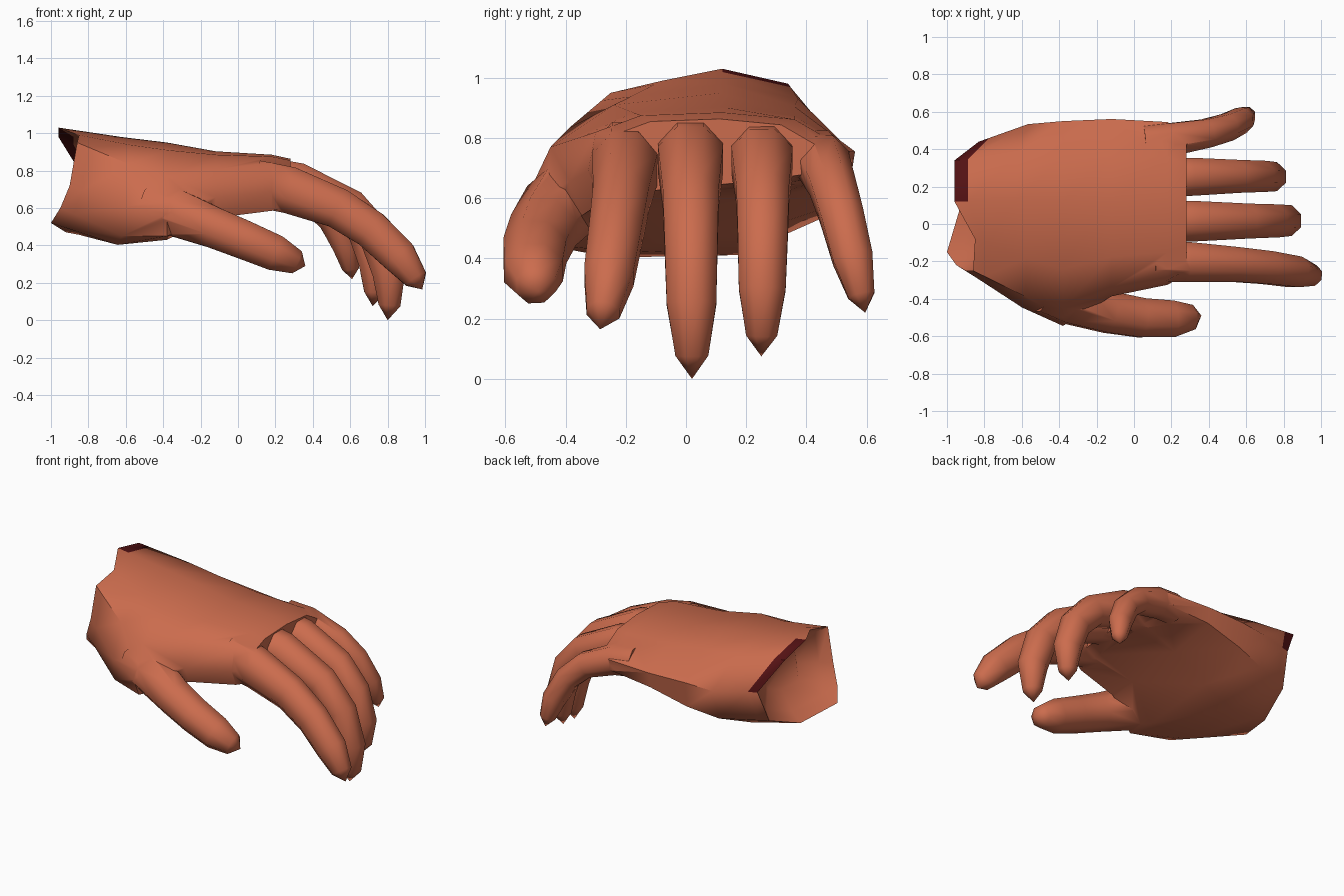
import bpy, bmesh, math
from mathutils import Vector

if "Cube" in bpy.data.objects:
    bpy.data.objects.remove(bpy.data.objects["Cube"])


def material(name, rgb):
    m = bpy.data.materials.new(name)
    m.diffuse_color = (*rgb, 1)
    m.use_nodes = True
    m.node_tree.nodes["Principled BSDF"].inputs["Base Color"].default_value = m.diffuse_color
    return m


SKIN = material("skin", (0.60, 0.15, 0.075))
BLOOD = material("dark red stain", (0.09, 0.006, 0.007))


def loft(name, rings, tip=None, stained=()):
    """Skin equal-length point rings, closing the end flat or to a tip point."""
    bm = bmesh.new()
    vs = [[bm.verts.new(p) for p in r] for r in rings]
    n = len(rings[0])
    for k, (a, b) in enumerate(zip(vs, vs[1:])):
        for i in range(n):
            f = bm.faces.new((a[i], a[(i + 1) % n], b[(i + 1) % n], b[i]))
            f.material_index = int(k in stained and i < 2)
    bm.faces.new(vs[0][::-1])
    if tip is None:
        bm.faces.new(vs[-1])
    else:
        t = bm.verts.new(tip)
        for i in range(n):
            bm.faces.new((vs[-1][i], vs[-1][(i + 1) % n], t))
    bmesh.ops.recalc_face_normals(bm, faces=bm.faces)
    me = bpy.data.meshes.new(name)
    bm.to_mesh(me)
    bm.free()
    me.materials.append(SKIN)
    me.materials.append(BLOOD)
    ob = bpy.data.objects.new(name, me)
    bpy.context.collection.objects.link(ob)
    return ob


TAPER = {0: 1.1, .15: 1.1, .4: .95, .6: .9, .8: .84, .94: .56}


def digit(name, base, bend, tip, width, thick, n=8):
    """Tapered tube along a quadratic curve, with a pointed tip."""
    a, b, c = Vector(base), Vector(bend), Vector(tip)
    rings = []
    for t, s in TAPER.items():
        p = a.lerp(b, t).lerp(b.lerp(c, t), t)
        d = (b.lerp(c, t) - a.lerp(b, t)).normalized()
        up = d.cross(Vector((0, 1, 0))).normalized()
        side = up.cross(d)
        angles = [2 * math.pi * (k + .5) / n for k in range(n)]
        rings.append([p + s * (side * width * math.cos(w) + up * thick * math.sin(w)) for w in angles])
    return loft(name, rings, c)


def blend(r1, r2, t):
    return [p.lerp(q, t) for p, q in zip(r1, r2)]


def grow(ring, s, shift=0):
    mid = sum(ring, Vector()) / len(ring)
    return [mid + (p - mid) * s + Vector((shift, 0, 0)) for p in ring]


# Palm: uneven wrist rim, thumb-root section and knuckle section, each from the top towards +y
rim = [Vector(p) for p in [
    (-.96, .12, 1.03), (-.96, .34, .98), (-.83, .44, .77), (-.86, .36, .56), (-.92, .12, .47),
    (-1, -.15, .52), (-.95, -.22, .6), (-.9, -.25, .72), (-.86, -.25, .95), (-.85, -.08, .99)]]
root = [Vector((-.38, *p)) for p in [
    (.12, .95), (.36, .905), (.55, .755), (.53, .59), (.2, .48),
    (-.3, .43), (-.49, .45), (-.545, .57), (-.45, .77), (-.24, .91)]]
knuckles = [Vector((.18, *p)) for p in [
    (.12, .885), (.36, .862), (.545, .755), (.53, .68), (.25, .64),
    (-.1, .61), (-.28, .585), (-.325, .69), (-.3, .82), (-.15, .875)]]
heel = grow(blend(rim, root, .58), 1.06)
for p in heel:
    p.z -= .05 if p.z < .55 else .02
web = blend(root, knuckles, .72)
for p in web:
    p.x = -.12
    p.y += .015 * (p.y > .5)
# The wrist end is recessed; its upper far edge is stained inside and out
hand = loft("hand", [grow(rim, .45, .16), grow(rim, .82, .07), rim, blend(rim, heel, .22),
                     heel, root, web, knuckles, grow(knuckles, .85, .1)], stained=(1, 2))

# Fingers and thumb
digits = [
    digit("index_finger", (.1, -.2, .73), (.71, -.205, .645), (.985, -.285, .165), .106, .123),
    digit("middle_finger", (.1, .015, .765), (.91, .015, .68), (.8, .02, 0), .106, .113),
    digit("ring_finger", (.1, .25, .758), (.83, .26, .685), (.72, .25, .075), .1, .107),
    digit("little_finger", (.06, .436, .735), (.56, .485, .72), (.61, .595, .22), .086, .088),
    digit("thumb", (-.47, -.35, .625), (-.035, -.56, .465), (.36, -.49, .29), .126, .124),
]

# Merge the digits into the palm as one skin
bpy.context.view_layer.objects.active = hand
hand.select_set(True)
for d in digits:
    m = hand.modifiers.new(d.name, "BOOLEAN")
    m.operation = "UNION"
    m.solver = "EXACT"
    m.object = d
    bpy.ops.object.modifier_apply(modifier=m.name)
for d in digits:
    bpy.data.objects.remove(d)
bpy.ops.object.shade_smooth_by_angle(angle=math.radians(55))
